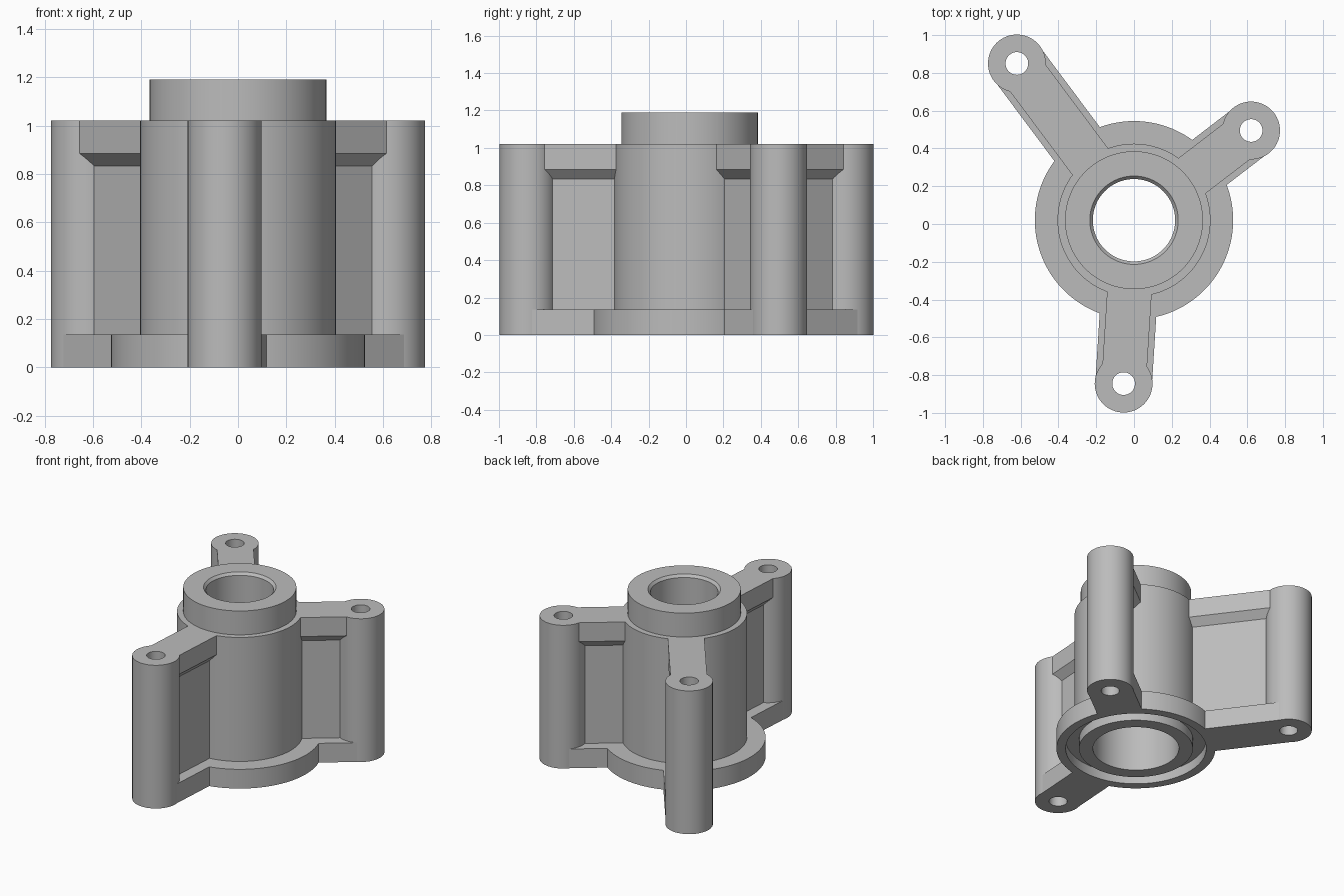
import bpy, bmesh, math
from mathutils import Matrix, Vector

if "Cube" in bpy.data.objects:
    bpy.data.objects.remove(bpy.data.objects["Cube"])

GREY = (0.5, 0.5, 0.5, 1.0)
metal = bpy.data.materials.new("plain grey")
metal.use_nodes = True
metal.diffuse_color = GREY
metal.node_tree.nodes["Principled BSDF"].inputs["Base Color"].default_value = GREY

AXIS = Vector((0.0, 0.02, 0.0))
TOP = 1.02          # height of posts and barrel shoulder
BASE = 0.137        # thickness of the foot flange
POST_R = 0.153


def finish(name, bm, matrix):
    """Turn a bmesh into a named, coloured, smooth-by-angle object."""
    bmesh.ops.recalc_face_normals(bm, faces=bm.faces)
    bm.transform(matrix)
    mesh = bpy.data.meshes.new(name)
    bm.to_mesh(mesh)
    bm.free()
    mesh.materials.append(metal)
    obj = bpy.data.objects.new(name, mesh)
    bpy.context.collection.objects.link(obj)
    bpy.ops.object.select_all(action='DESELECT')
    obj.select_set(True)
    bpy.context.view_layer.objects.active = obj
    bpy.ops.object.shade_smooth_by_angle(angle=math.radians(30))
    return obj


def lathe(name, profile, centre, steps):
    """Revolve a closed (radius, height) loop about a vertical axis."""
    bm = bmesh.new()
    rings = []
    for i in range(steps):
        a = 2 * math.pi * i / steps
        rings.append([bm.verts.new((r * math.cos(a), r * math.sin(a), z))
                      for r, z in profile])
    n = len(profile)
    for i in range(steps):
        a, b = rings[i], rings[(i + 1) % steps]
        for j in range(n):
            k = (j + 1) % n
            bm.faces.new((a[j], b[j], b[k], a[k]))
    return finish(name, bm, Matrix.Translation(centre))


def prism(name, points, offset, matrix):
    """Extrude a flat outline along an offset."""
    bm = bmesh.new()
    face = bm.faces.new([bm.verts.new(p) for p in points])
    moved = bmesh.ops.extrude_face_region(bm, geom=[face])["geom"]
    bmesh.ops.translate(bm, vec=offset,
                        verts=[v for v in moved if isinstance(v, bmesh.types.BMVert)])
    return finish(name, bm, matrix)


# Central barrel: stepped bore, collar, shoulder, foot flange, groove underneath
lathe("barrel", [
    (0.284, 0), (0.376, 0), (0.376, 0.07), (0.464, 0.07), (0.464, 0),
    (0.525, 0), (0.525, BASE), (0.405, BASE), (0.405, TOP), (0.365, TOP),
    (0.365, 1.19), (0.234, 1.19), (0.218, 1.172), (0.218, 0.70), (0.284, 0.70),
], AXIS, 128)

# Three bolt posts, each tied to the barrel by a foot and a T-shaped rib
posts = {"back_right": (-0.62, 0.85), "back_left": (0.62, 0.495), "front": (-0.055, -0.845)}
for side, (x, y) in posts.items():
    centre = Vector((x, y, 0))
    arm = centre - AXIS
    length = arm.length
    frame = Matrix.Translation(AXIS) @ Matrix.Rotation(math.atan2(arm.y, arm.x), 4, 'Z')

    # Hollow post
    lathe(side + "_post", [(0.06, 0), (POST_R, 0), (POST_R, TOP), (0.06, TOP)], centre, 64)

    # Foot plate, notched to stay clear of the bolt hole
    foot = [(0.49, -0.15, 0), (length - 0.03, -0.15, 0), (length - 0.1, 0, 0),
            (length - 0.03, 0.15, 0), (0.49, 0.15, 0)]
    prism(side + "_foot", foot, (0, 0, BASE), frame)

    # Thin web widening into a thicker top rail
    half = [(0.07, 0.1), (0.07, 0.833), (0.118, 0.885), (0.118, TOP)]
    outline = half + [(-w, z) for w, z in reversed(half)]
    prism(side + "_rib", [(0.33, w, z) for w, z in outline],
          (length - 0.08 - 0.33, 0, 0), frame)
